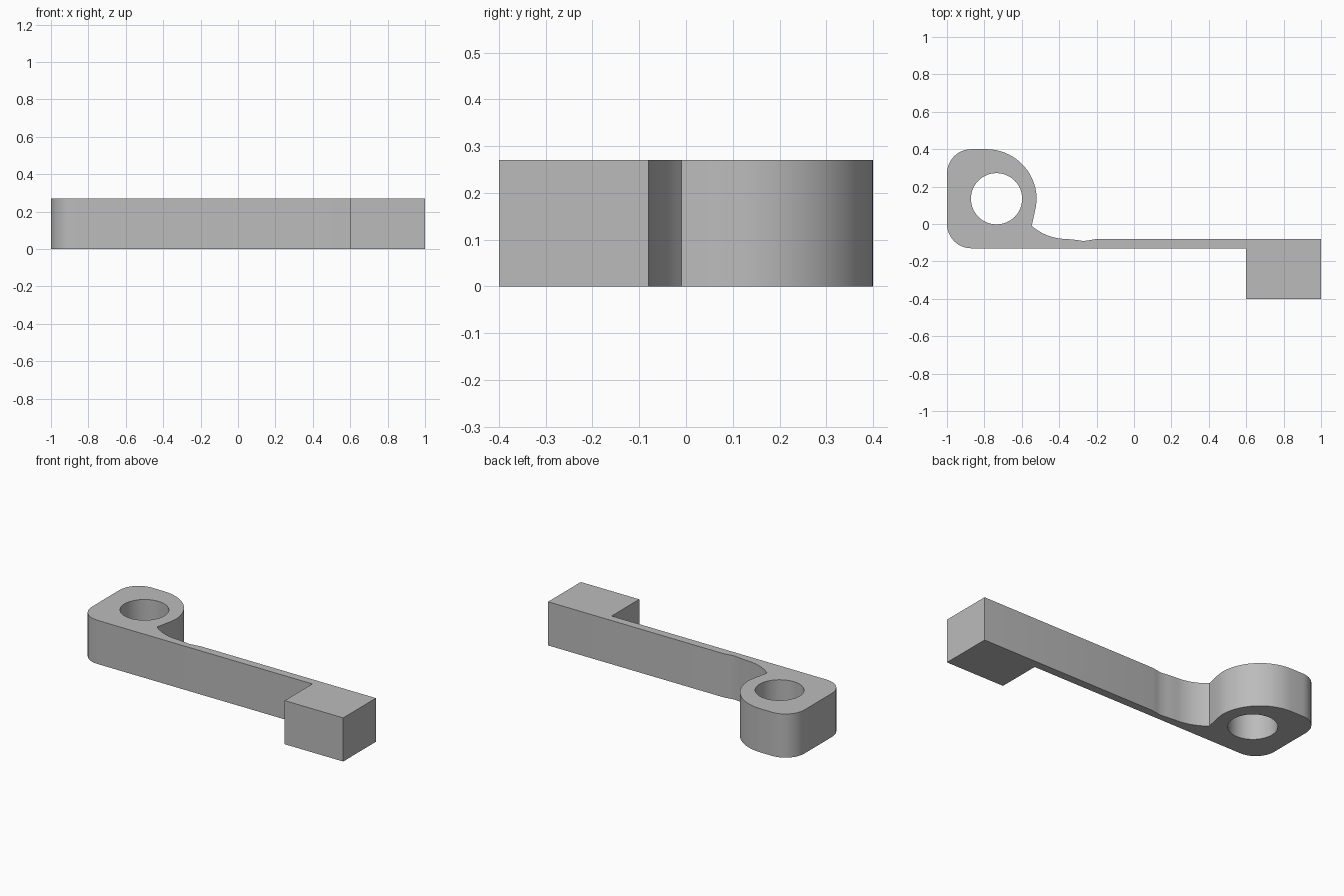
import bpy, bmesh
from math import radians, cos, sin

cube = bpy.data.objects.get("Cube")
if cube:
    bpy.data.objects.remove(cube)

HEIGHT = 0.27


def arc(cx, cy, r, start, end, steps):
    """Points along an arc, angles in degrees."""
    angles = [radians(start + (end - start) * i / steps) for i in range(steps + 1)]
    return [(cx + r * cos(a), cy + r * sin(a)) for a in angles]


def extrude_profile(name, loops, height, material):
    """Fill closed outlines (outer plus holes) and extrude them upward."""
    bm = bmesh.new()
    edges = []
    for loop in loops:
        verts = [bm.verts.new((x, y, 0)) for x, y in loop]
        edges += [bm.edges.new((v, verts[i - 1])) for i, v in enumerate(verts)]
    bmesh.ops.triangle_fill(bm, edges=edges, use_beauty=True)
    result = bmesh.ops.extrude_face_region(bm, geom=bm.faces[:], use_keep_orig=True)
    top = [g for g in result["geom"] if isinstance(g, bmesh.types.BMVert)]
    bmesh.ops.translate(bm, verts=top, vec=(0, 0, height))
    bmesh.ops.recalc_face_normals(bm, faces=bm.faces[:])
    mesh = bpy.data.meshes.new(name)
    bm.to_mesh(mesh)
    bm.free()
    mesh.materials.append(material)
    obj = bpy.data.objects.new(name, mesh)
    bpy.context.collection.objects.link(obj)
    return obj


grey = bpy.data.materials.new("plain grey")
grey.use_nodes = True
colour = (0.5, 0.5, 0.5, 1)
grey.diffuse_color = colour
grey.node_tree.nodes["Principled BSDF"].inputs["Base Color"].default_value = colour

# Outline, counter-clockwise: straight arm and square end block
outline = [(0.6, -0.13), (0.6, -0.4), (1, -0.4), (1, -0.08)]
# Shallow ripple where the arm begins to thicken
outline += [(-0.2, -0.08), (-0.235, -0.086), (-0.27, -0.091), (-0.31, -0.085)]
# Concave fillet running up to the eye
outline += arc(-0.36, 0.205, 0.285, 270, 229, 10)
# Rounded eye with two softened left corners
outline += [(-0.537, 0.035), (-0.525, 0.09)]
outline += arc(-0.79, 0.13, 0.27, 0, 90, 20)
outline += arc(-0.87, 0.27, 0.13, 90, 180, 12)
outline += arc(-0.87, 0, 0.13, 180, 270, 12)

# Round pivot hole
hole = arc(-0.735, 0.135, 0.137, 0, 360, 48)[:-1]

lever = extrude_profile("lever_arm", [outline, hole], HEIGHT, grey)

bpy.ops.object.select_all(action="DESELECT")
lever.select_set(True)
bpy.context.view_layer.objects.active = lever
bpy.ops.object.shade_smooth_by_angle(angle=radians(30))
